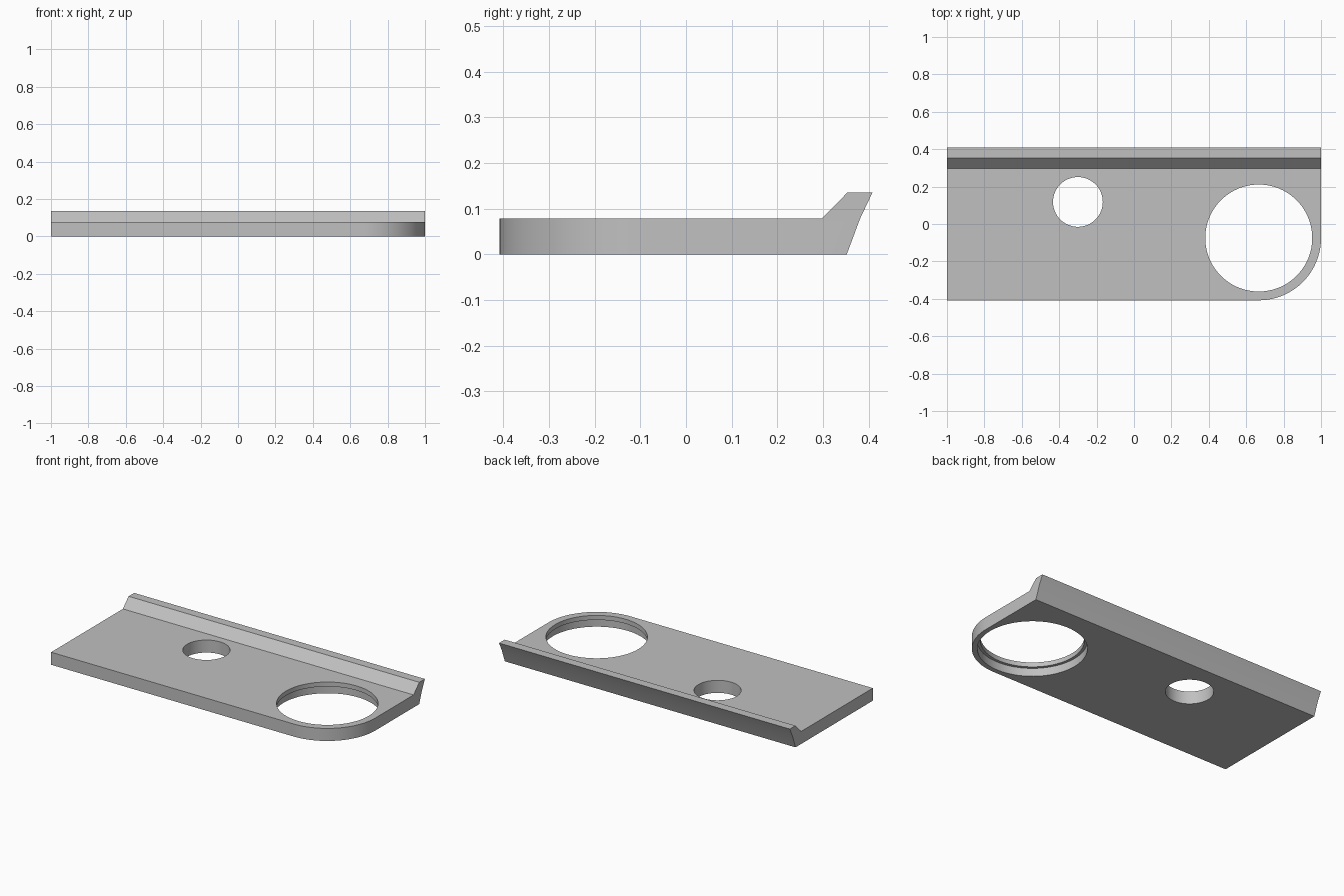
import bpy, bmesh, math

cube = bpy.data.objects.get("Cube")
if cube:
    bpy.data.objects.remove(cube, do_unlink=True)

grey = bpy.data.materials.new("plain grey")
grey.use_nodes = True
colour = (0.53, 0.53, 0.53, 1)
grey.diffuse_color = colour
grey.node_tree.nodes["Principled BSDF"].inputs["Base Color"].default_value = colour


def prism(name, points, offset):
    """Extrude a closed loop of 3D points along an offset."""
    bm = bmesh.new()
    face = bm.faces.new([bm.verts.new(p) for p in points])
    side = bmesh.ops.extrude_face_region(bm, geom=[face])["geom"]
    verts = [v for v in side if isinstance(v, bmesh.types.BMVert)]
    bmesh.ops.translate(bm, verts=verts, vec=offset)
    bmesh.ops.recalc_face_normals(bm, faces=bm.faces)
    mesh = bpy.data.meshes.new(name)
    bm.to_mesh(mesh)
    bm.free()
    mesh.materials.append(grey)
    obj = bpy.data.objects.new(name, mesh)
    bpy.context.collection.objects.link(obj)
    return obj


def arc(cx, cy, r, start, end, steps, z):
    angles = [math.radians(start + (end - start) * i / steps) for i in range(steps + 1)]
    return [(cx + r * math.cos(a), cy + r * math.sin(a), z) for a in angles]


def cylinder(name, cx, cy, r, z0, z1):
    return prism(name, arc(cx, cy, r, 0, 360, 96, z0)[:-1], (0, 0, z1 - z0))


# Plate with the raised, leaning rear lip
FRONT, TOP = -0.408, 0.078
profile = [(FRONT, 0), (0.352, 0), (0.381, TOP), (0.408, 0.135),
           (0.353, 0.135), (0.297, TOP), (FRONT, TOP)]
plate = prism("mounting_plate", [(-1, y, z) for y, z in profile], (2, 0, 0))

# Plan outline that rounds the front left corner
RING_X, RING_Y, CORNER = 0.667, -0.075, 0.333
outline = [(-1.2, FRONT - 0.2, -0.1), (RING_X, FRONT - 0.2, -0.1)]
waste_points = arc(RING_X, RING_Y, CORNER, -90, 0, 32, -0.1)
waste_points += [(1.2, RING_Y, -0.1), (1.2, -0.7, -0.1), (RING_X, -0.7, -0.1)]
cutters = [prism("corner_cutter", waste_points, (0, 0, 0.4))]

# Small through hole, large hole and its wider recess underneath
cutters += [
    cylinder("small_hole_cutter", -0.3, 0.118, 0.133, -0.1, 0.3),
    cylinder("large_hole_cutter", RING_X, RING_Y, 0.286, -0.1, 0.3),
    cylinder("recess_cutter", RING_X, RING_Y, 0.303, -0.1, 0.05),
]

bpy.context.view_layer.objects.active = plate
plate.select_set(True)
for cutter in cutters:
    mod = plate.modifiers.new(cutter.name, "BOOLEAN")
    mod.operation = "DIFFERENCE"
    mod.solver = "EXACT"
    mod.object = cutter
    bpy.ops.object.modifier_apply(modifier=mod.name)
    bpy.data.objects.remove(cutter, do_unlink=True)

bpy.ops.object.shade_smooth_by_angle(angle=math.radians(20))
